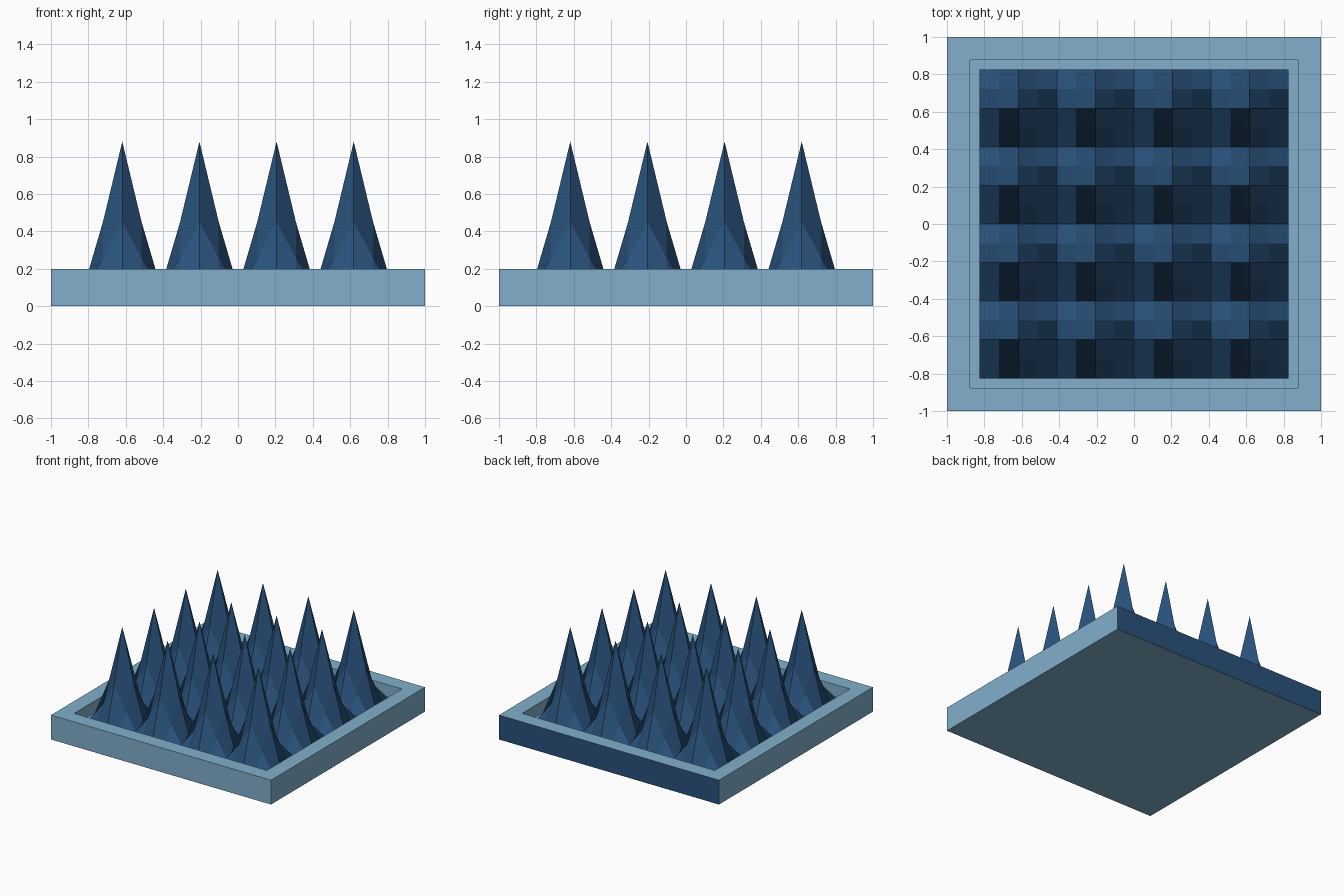
import bpy, bmesh

if "Cube" in bpy.data.objects:
    bpy.data.objects.remove(bpy.data.objects["Cube"])

INNER = 0.825      # half width of the opening
CELLS = 16         # foam grid cells per side, 4 per spike
FLOOR, PEAK = 0.10, 0.88


def material(name, rgb):
    m = bpy.data.materials.new(name)
    m.diffuse_color = (*rgb, 1)
    m.use_nodes = True
    m.node_tree.nodes["Principled BSDF"].inputs["Base Color"].default_value = m.diffuse_color
    return m


light = material("light_blue", (0.22, 0.43, 0.60))
dark = material("dark_blue", (0.022, 0.085, 0.20))


def finish(bm, name, mats):
    me = bpy.data.meshes.new(name)
    bm.to_mesh(me)
    bm.free()
    for m in mats:
        me.materials.append(m)
    ob = bpy.data.objects.new(name, me)
    bpy.context.collection.objects.link(ob)


# Square tray: box with inset, sunken top; the foam sheet closes the recess
bm = bmesh.new()
bmesh.ops.create_cube(bm, size=2)
for v in bm.verts:
    v.co.z = 0.2 if v.co.z > 0 else 0
bm.normal_update()
top = max(bm.faces, key=lambda f: f.normal.z)
back = max(bm.faces, key=lambda f: f.normal.y)
back.material_index = 1
bmesh.ops.inset_region(bm, faces=[top], thickness=1 - INNER)
ext = bmesh.ops.extrude_discrete_faces(bm, faces=[top])["faces"]
bmesh.ops.translate(bm, verts=ext[0].verts, vec=(0, 0, FLOOR - 0.2))
bmesh.ops.delete(bm, geom=ext, context='FACES_ONLY')
finish(bm, "tray", [light, dark])

# Spiked foam sheet: a grid raised into 4 x 4 sharp peaks
bm = bmesh.new()
bmesh.ops.create_grid(bm, x_segments=CELLS, y_segments=CELLS, size=INNER)
profile = [0, 0.45, 1, 0.45]
step = 2 * INNER / CELLS
for v in bm.verts:
    i, j = (round((c + INNER) / step) % 4 for c in (v.co.x, v.co.y))
    v.co.z = FLOOR + (PEAK - FLOOR) * profile[i] * profile[j]
finish(bm, "spiked_foam", [dark])
